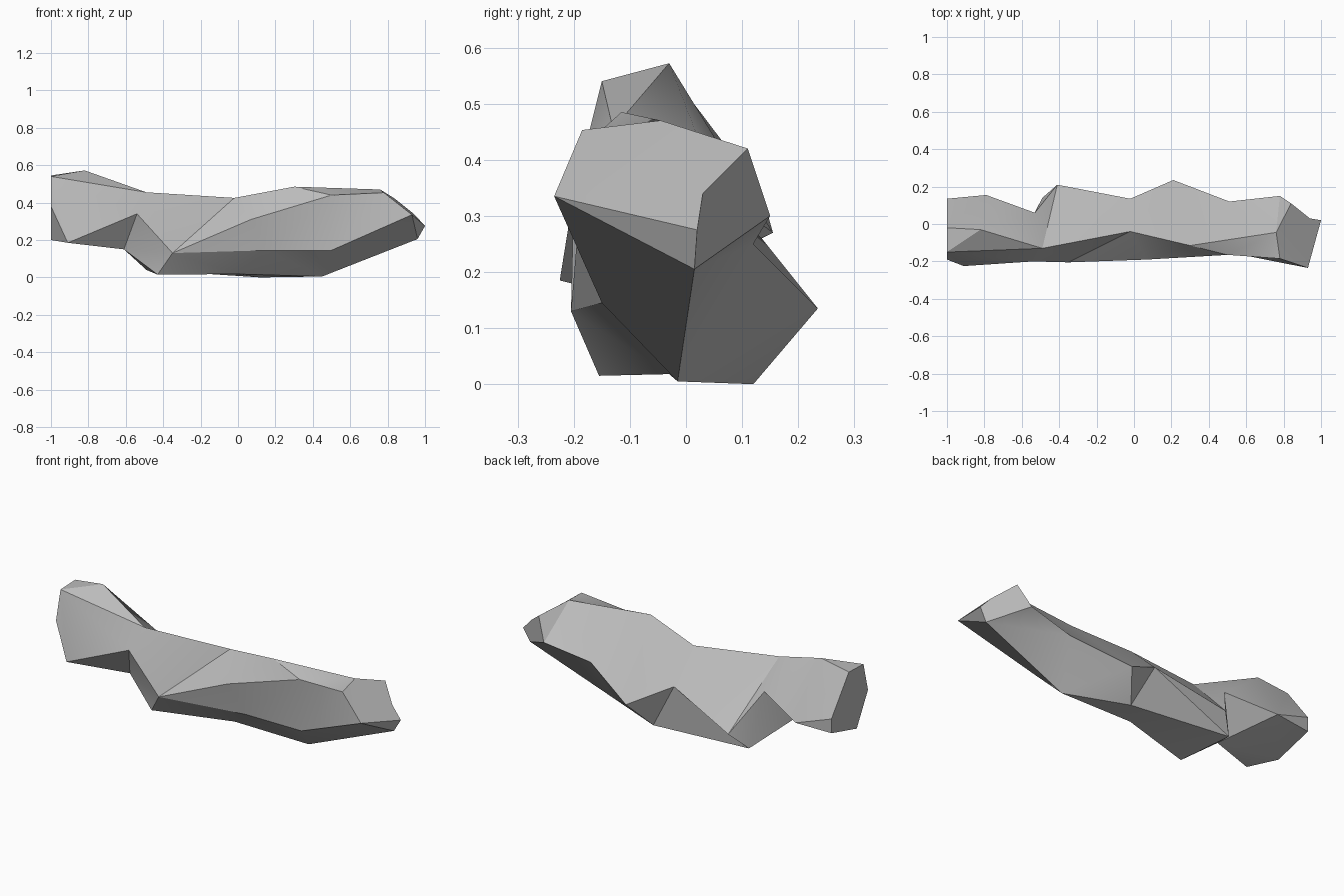
import bpy
import bmesh
import math
from mathutils import Vector

cube = bpy.data.objects.get("Cube")
if cube:
    bpy.data.objects.remove(cube, do_unlink=True)

# One flat stone colour
stone = bpy.data.materials.new("stone_grey")
stone.use_nodes = True
stone.diffuse_color = (0.5, 0.5, 0.5, 1)
stone.node_tree.nodes["Principled BSDF"].inputs["Base Color"].default_value = (0.5, 0.5, 0.5, 1)

# Corners shared by several ridges or end facets
crest_start = (-1, -.15, .54)
foot_start = (-1, -.09, .2)
saddle = (-.49, -.13, .455)
dip = (-.02, -.04, .425)
hump = (.3, -.115, .485)
brow = (.76, -.045, .47)
cheek = (.78, -.185, .453)
lip = (.93, -.235, .335)
nose = (1, .02, .275)
nose_top = (.94, .03, .34)
chin = (.96, .015, .205)
temple = (.84, .11, .42)
back_end = (.78, .15, .3)
notch = (-.61, -.09, .15)
elbow = (-.35, -.205, .13)
keel_end = (.45, -.015, .005)

# Ridges running along the rock, in order around its girth
front_crest = [crest_start, saddle, dip, hump, brow]
front_belly = [(-1, -.19, .38), (-.91, -.225, .185), (-.54, -.2, .34), elbow,
               (.07, -.19, .31), (.5, -.165, .44), cheek, lip]
front_foot = [foot_start, notch, elbow, (.15, -.15, .145), (.5, -.15, .145), lip]
front_keel = [foot_start, notch, (-.43, -.155, .015), (0, -.03, .018), keel_end, chin]
back_keel = [foot_start, notch, (-.49, .14, .04), (.12, .12, 0), keel_end, chin]
back_edge = [(-1, .135, .26), (-.79, .155, .27), (-.53, .06, .34), (-.41, .21, .125),
             (-.02, .135, .26), (.21, .235, .135), (.51, .12, .25), back_end]
back_crest = [(-1, .135, .34), (-1, -.02, .545), (-.82, -.03, .572), saddle, dip,
              hump, brow, temple]
top_crest = back_crest[1:-1]

bm = bmesh.new()
corners = {}


def corner(point):
    if point not in corners:
        corners[point] = bm.verts.new(point)
    return corners[point]


def facet(*points):
    """Add one face, skipping it where two ridges run together."""
    if len(set(points)) == len(points):
        verts = [corner(p) for p in points]
        if not bm.faces.get(verts):
            bm.faces.new(verts)


def gap(a, b):
    return (Vector(a) - Vector(b)).length


def stitch(first, second):
    """Join two ridges with triangles, always taking the shorter diagonal."""
    i = j = 0
    while i < len(first) - 1 or j < len(second) - 1:
        a, b = first[i], second[j]
        if j == len(second) - 1:
            step_first = True
        elif i == len(first) - 1:
            step_first = False
        else:
            step_first = gap(first[i + 1], b) < gap(a, second[j + 1])
        if step_first:
            i += 1
            facet(a, first[i], b)
        else:
            j += 1
            facet(a, second[j], b)


# Sides of the rock
for pair in ((top_crest, front_crest), (front_crest, front_belly),
             (front_belly, front_foot), (front_foot, front_keel),
             (front_keel, back_keel), (back_keel, back_edge),
             (back_edge, back_crest)):
    stitch(*pair)

# Broken end facets, then the flat far end
facet(brow, temple, nose_top, nose, lip)
facet(lip, nose, chin)
facet(temple, back_end, chin, nose, nose_top)
bmesh.ops.holes_fill(bm, edges=[e for e in bm.edges if e.is_boundary], sides=0)
bmesh.ops.recalc_face_normals(bm, faces=bm.faces)

mesh = bpy.data.meshes.new("rock")
bm.to_mesh(mesh)
bm.free()
mesh.materials.append(stone)
rock = bpy.data.objects.new("rock", mesh)
bpy.context.collection.objects.link(rock)

# Soft shading across shallow facets, crisp breaks elsewhere
bpy.context.view_layer.objects.active = rock
rock.select_set(True)
bpy.ops.object.shade_smooth_by_angle(angle=math.radians(30))
